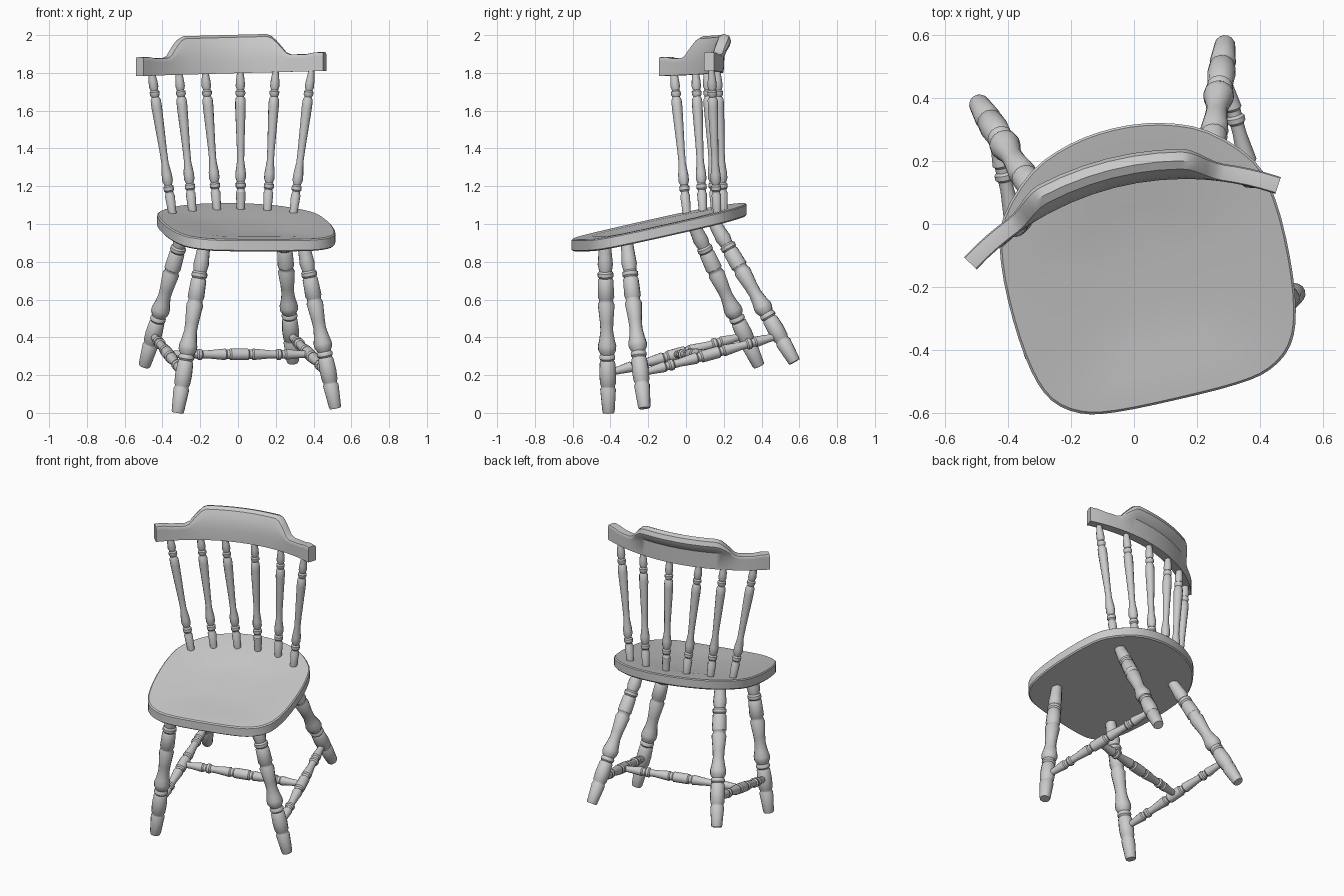
import bpy, bmesh, math
from mathutils import Vector

if "Cube" in bpy.data.objects:
    bpy.data.objects.remove(bpy.data.objects["Cube"])

YAW = math.radians(13)
U = Vector((math.cos(YAW), math.sin(YAW), 0))     # chair's sideways direction
V = Vector((-math.sin(YAW), math.cos(YAW), 0))    # chair's backward direction


def finish(name, bm, angle=35):
    bmesh.ops.recalc_face_normals(bm, faces=bm.faces)
    mesh = bpy.data.meshes.new(name)
    bm.to_mesh(mesh)
    bm.free()
    ob = bpy.data.objects.new(name, mesh)
    bpy.context.collection.objects.link(ob)
    bpy.ops.object.select_all(action='DESELECT')
    ob.select_set(True)
    bpy.context.view_layer.objects.active = ob
    bpy.ops.object.shade_smooth_by_angle(angle=math.radians(angle))
    return ob


def skin(bm, rings, closed=True):
    """Bridge equal-length vertex rings with quads."""
    n = len(rings[0])
    for a, b in zip(rings, rings[1:]):
        for i in range(n):
            j = (i + 1) % n
            bm.faces.new((a[i], a[j], b[j], b[i]))


def turned(name, start, end, profile, sides=14):
    """Lathe a (fraction, radius) profile along the line start-end."""
    a, b = Vector(start), Vector(end)
    q = (b - a).to_track_quat('Z', 'Y')
    bm = bmesh.new()
    rings = []
    for t, r in profile:
        c = a.lerp(b, t)
        rings.append([bm.verts.new(c + q @ Vector((r * math.cos(2 * math.pi * i / sides),
                                                   r * math.sin(2 * math.pi * i / sides), 0)))
                      for i in range(sides)])
    skin(bm, rings)
    bm.faces.new(rings[0])
    bm.faces.new(rings[-1])
    return finish(name, bm)


def seat_z(x, y):
    return 1.044 + 0.22 * V.dot(Vector((x, y, 0)))


# Turned profiles
LEG = [(0, .030), (.01, .033), (.135, .042), (.145, .037), (.155, .037), (.165, .042), (.22, .045),
       (.29, .041), (.30, .035), (.31, .042), (.325, .042), (.335, .036), (.36, .048), (.385, .049),
       (.42, .041), (.47, .034), (.52, .036), (.62, .045), (.635, .038), (.65, .038), (.66, .044),
       (.76, .041), (.77, .035), (.78, .042), (.80, .042), (.81, .034), (.85, .041), (.88, .038),
       (1, .030)]
SPINDLE = [(0, .021), (.14, .026), (.15, .021), (.165, .021), (.175, .027), (.20, .027), (.21, .020),
           (.24, .028), (.28, .027), (.36, .019), (.45, .020), (.74, .028), (.79, .027), (.81, .019),
           (.825, .026), (.845, .026), (.855, .019), (.88, .025), (.92, .023), (1, .015)]
HALF = [(0, .018), (.08, .021), (.17, .029), (.18, .023), (.20, .023), (.21, .030), (.23, .030),
        (.24, .022), (.28, .022), (.40, .031), (.41, .025), (.43, .025), (.44, .032)]
STRETCHER = HALF + [(1 - t, r) for t, r in reversed(HALF)]

# Legs: foot and top positions
LEGS = {
    "front_left_leg": ((-.32, -.41, 0), (-.173, -.43, .925)),
    "front_right_leg": ((.515, -.22, .025), (.34, -.315, .925)),
    "back_left_leg": ((-.495, .385, .25), (-.27, .025, 1.03)),
    "back_right_leg": ((.29, .575, .27), (.235, .13, 1.04)),
}
for name, (foot, top) in LEGS.items():
    turned(name, foot, top, LEG)


def on_leg(name, z):
    a, b = map(Vector, LEGS[name])
    return a.lerp(b, (z - a.z) / (b.z - a.z))


# Stretchers joining the legs in an H
mids = []
for side in ("left", "right"):
    a = on_leg(f"front_{side}_leg", .21)
    b = on_leg(f"back_{side}_leg", .41)
    turned(f"{side}_stretcher", a, b, STRETCHER)
    mids.append((a + b) / 2)
turned("cross_stretcher", mids[0], mids[1], STRETCHER)

# Seat: mirrored outline rounded by interpolation, with a shallow dish on top
half = [(0, -.432), (.2, -.427), (.31, -.405), (.39, -.345), (.432, -.24), (.452, -.07),
        (.448, .12), (.41, .255), (.29, .378), (.15, .437), (0, .455)]
ctrl = [Vector(p) for p in half + [(-x, y) for x, y in reversed(half[1:-1])]]
outline = []
for i in range(len(ctrl)):
    p0, p1, p2, p3 = (ctrl[(i + k) % len(ctrl)] for k in (-1, 0, 1, 2))
    for t in (0, 1 / 3, 2 / 3):
        outline.append(.5 * (2 * p1 + (p2 - p0) * t + (2 * p0 - 5 * p1 + 4 * p2 - p3) * t * t
                             + (3 * p1 - p0 - 3 * p2 + p3) * t ** 3))
center = Vector((.04, -.138, 0))
bm = bmesh.new()
rings = []
for scale, drop in ((.985, .064), (1, .057), (1, .006), (.985, 0), (.72, .004), (.5, .017), (.22, .022)):
    ring = []
    for p in outline:
        w = center + (U * p.x + V * p.y) * scale
        if scale < .9:
            w -= V * .03
        ring.append(bm.verts.new((w.x, w.y, seat_z(w.x, w.y) - drop)))
    rings.append(ring)
skin(bm, rings)
bm.faces.new(rings[0])
bm.faces.new(rings[-1])
finish("seat", bm)

# Back spindles: base and top (x, y)
SPINDLES = [((-.345, .005), (-.46, -.065)), ((-.24, .09), (-.315, .05)), ((-.11, .155), (-.175, .11)),
            ((.015, .19), (.012, .155)), ((.155, .20), (.20, .165)), ((.292, .165), (.39, .135))]
for i, (b, t) in enumerate(SPINDLES):
    turned(f"back_spindle_{i + 1}", (*b, seat_z(*b) - .02), (*t, 1.82), SPINDLE, 12)

# Crest rail: bowed board whose middle rises and rolls backward
PLAIN = [(-.028, 0), (-.028, .04), (-.028, .075), (-.028, .09), (-.024, .098), (0, .1),
         (.024, .098), (.028, .09), (.028, .08), (.028, .05), (.028, 0)]
ROLL = [(-.028, 0), (-.028, .07), (-.022, .115), (-.012, .155), (.004, .19), (.03, .203),
        (.058, .193), (.068, .165), (.058, .135), (.034, .11), (.028, 0)]
RYAW = math.radians(14.2)
RU = Vector((math.cos(RYAW), math.sin(RYAW), 0))
RV = Vector((-math.sin(RYAW), math.cos(RYAW), 0))
mid, R, sag = Vector((-.032, .002, 1.797)), .934, .145
bm = bmesh.new()
rings = []
for s in (-.505, -.46, -.42, -.38, -.345, -.32, -.295, -.27, -.245, -.22, -.15, -.075, 0,
          .075, .15, .22, .245, .27, .295, .32, .345, .38, .42, .46, .505):
    k = min(1, max(0, (.345 - abs(s)) / .125))
    k = k * k * (3 - 2 * k)
    ang = math.asin(s / R)
    end_lift = -.008 if .3 < abs(s) < .44 else 0
    ring = []
    for (d0, z0), (d1, z1) in zip(PLAIN, ROLL):
        d, z = d0 + (d1 - d0) * k, z0 + (z1 - z0) * k
        if z0 > .07:
            z += end_lift * (1 - k)
        p = mid + RU * ((R + d) * math.sin(ang)) + RV * ((R + d) * math.cos(ang) - R + sag)
        ring.append(bm.verts.new((p.x, p.y, p.z + z + .026 * s)))
    rings.append(ring)
skin(bm, rings)
bm.faces.new(rings[0])
bm.faces.new(rings[-1])
finish("crest_rail", bm)
